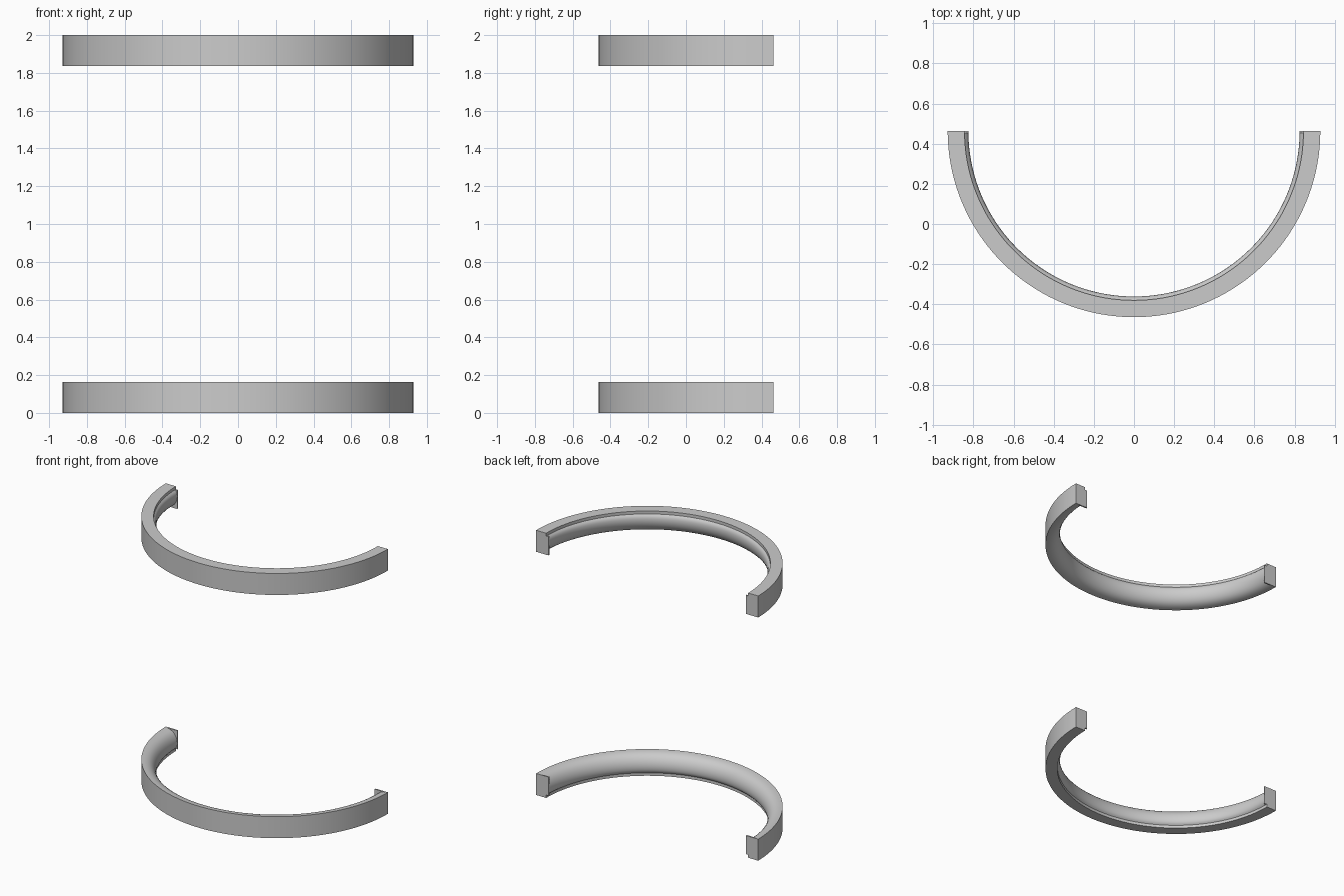
import bpy, bmesh, math

if "Cube" in bpy.data.objects:
    bpy.data.objects.remove(bpy.data.objects["Cube"])

R = 0.928        # outer radius
CY = 0.464       # arc centre on y, so the half ring is centred
H = 0.1625       # band height
W = 0.103        # band depth
PLATE = math.radians(0.7)

# cross-sections as (distance in from outer wall, height)
BAND = [(0, 0), (0, H), (.02, .1615), (.038, .158), (.054, .152), (.068, .143),
        (.080, .131), (.090, .116), (.098, .098), (.102, .080), (W, .066),
        (.102, .052), (.099, .040), (.093, .030), (.084, .022), (.084, 0)]
END = [(0, 0), (0, H), (W, H), (W, .022), (.084, .022), (.084, 0)]


def sweep(bm, profile, a0, a1, steps, flip):
    """Sweep a closed cross-section along an arc and cap both ends."""
    rings = []
    for i in range(steps + 1):
        a = a0 + (a1 - a0) * i / steps
        rings.append([bm.verts.new(((R - d) * math.cos(a), CY + (R - d) * math.sin(a),
                                    2 - z if flip else z)) for d, z in profile])
    n = len(profile)
    for p, q in zip(rings, rings[1:]):
        for j in range(n):
            k = (j + 1) % n
            bm.faces.new((p[j], p[k], q[k], q[j]))
    bm.faces.new(rings[0])
    bm.faces.new(rings[-1])


def half_ring(name, flip):
    bm = bmesh.new()
    # rounded moulding
    sweep(bm, BAND, math.pi + PLATE, 2 * math.pi - PLATE, 72, flip)
    # square end plates
    sweep(bm, END, math.pi, math.pi + PLATE, 1, flip)
    sweep(bm, END, 2 * math.pi - PLATE, 2 * math.pi, 1, flip)
    bmesh.ops.recalc_face_normals(bm, faces=bm.faces)
    me = bpy.data.meshes.new(name)
    bm.to_mesh(me)
    bm.free()
    ob = bpy.data.objects.new(name, me)
    bpy.context.collection.objects.link(ob)
    bpy.ops.object.select_all(action='DESELECT')
    ob.select_set(True)
    bpy.context.view_layer.objects.active = ob
    bpy.ops.object.shade_smooth_by_angle(angle=math.radians(30))


half_ring("lower_half_ring", False)
half_ring("upper_half_ring", True)
